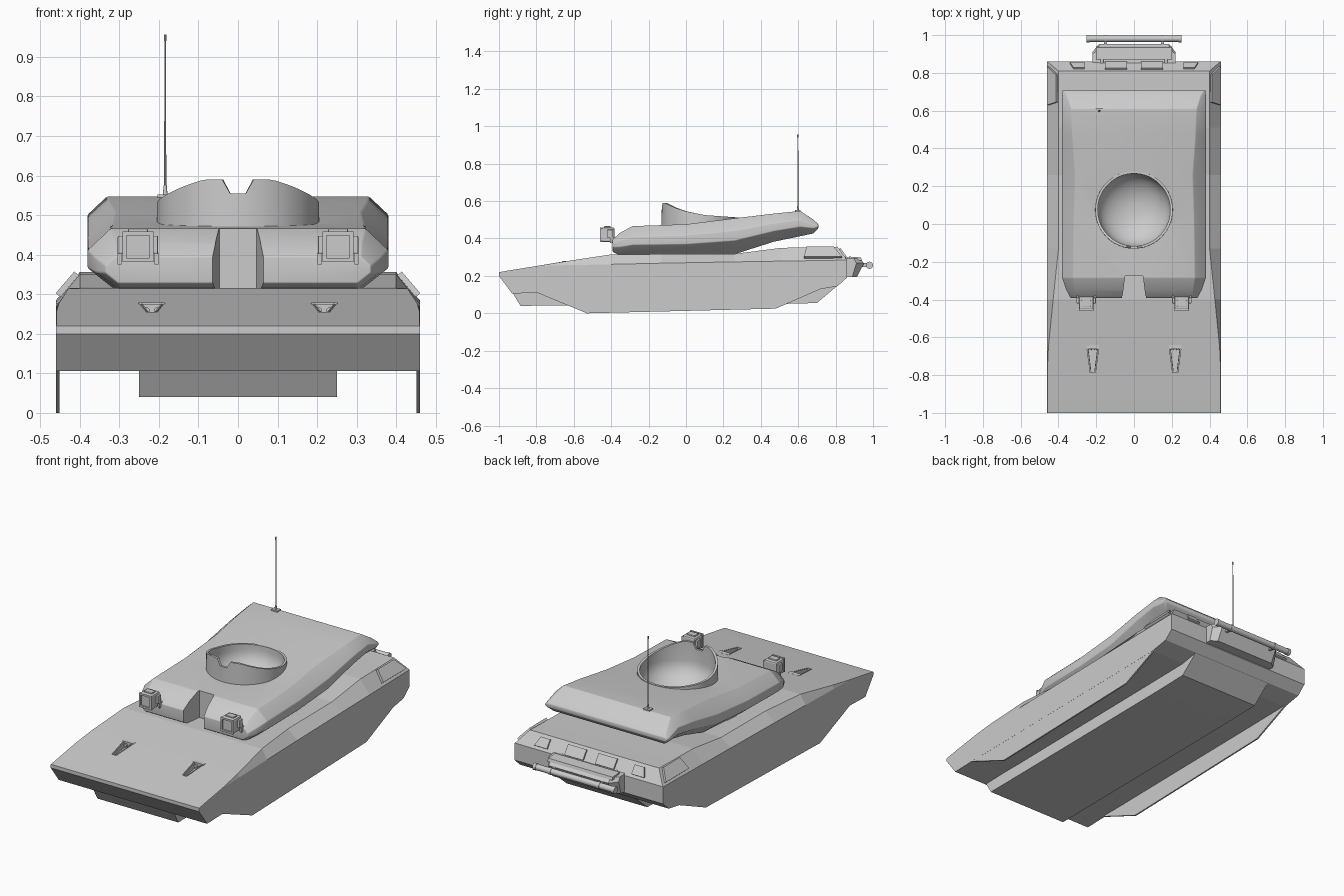
import bpy, bmesh
from math import sin, cos, pi, radians, atan2
from mathutils import Matrix, Vector

if "Cube" in bpy.data.objects:
    bpy.data.objects.remove(bpy.data.objects["Cube"])


def loft(name, rings, caps=(True, True), matrix=None):
    """Skin a list of equal-length closed rings."""
    bm = bmesh.new()
    vr = [[bm.verts.new(p) for p in r] for r in rings]
    n = len(rings[0])
    for a, b in zip(vr, vr[1:]):
        for i in range(n):
            bm.faces.new((a[i], a[(i + 1) % n], b[(i + 1) % n], b[i]))
    if caps[0]:
        bm.faces.new(vr[0])
    if caps[1]:
        bm.faces.new(vr[-1])
    bmesh.ops.recalc_face_normals(bm, faces=bm.faces)
    me = bpy.data.meshes.new(name)
    bm.to_mesh(me)
    bm.free()
    ob = bpy.data.objects.new(name, me)
    bpy.context.collection.objects.link(ob)
    if matrix:
        ob.matrix_world = matrix
    return ob


def plate_yz(name, pts, x0, x1):
    return loft(name, [[(x, y, z) for y, z in pts] for x in (x0, x1)])


def plate_xy(name, pts, z0, z1, matrix=None):
    return loft(name, [[(x, y, z) for x, y in pts] for z in (z0, z1)], matrix=matrix)


def box(name, loc, size, rot=None, bevel=0.0):
    x, y, z = (v / 2 for v in size)
    m = Matrix.Translation(loc) @ (rot or Matrix())
    ob = plate_xy(name, [(-x, -y), (x, -y), (x, y), (-x, y)], -z, z, m)
    if bevel:
        b = ob.modifiers.new("bevel", "BEVEL")
        b.width, b.segments = bevel, 2
    return ob


def rod(name, a, b, r0, r1=None, n=20):
    a, b = Vector(a), Vector(b)
    m = Matrix.Translation(a) @ (b - a).to_track_quat('Z', 'Y').to_matrix().to_4x4()
    circ = lambda r, z: [(r * cos(2 * pi * i / n), r * sin(2 * pi * i / n), z) for i in range(n)]
    ob = loft(name, [circ(r0, 0), circ(r0 if r1 is None else r1, (b - a).length)], matrix=m)
    smooth(ob, 40)
    return ob


def activate(ob):
    bpy.ops.object.select_all(action='DESELECT')
    bpy.context.view_layer.objects.active = ob
    ob.select_set(True)


def smooth(ob, deg):
    activate(ob)
    bpy.ops.object.shade_smooth_by_angle(angle=radians(deg))


def cut(ob, cutter):
    m = ob.modifiers.new("cut", "BOOLEAN")
    m.operation, m.solver, m.object = 'DIFFERENCE', 'EXACT', cutter
    activate(ob)
    bpy.ops.object.modifier_apply(modifier=m.name)
    bpy.data.objects.remove(cutter)


# Upper hull: y, underside z, side edge z, deck half width, deck z
stations = [(-1, .2, .219, .459, .22), (-.93, .106, .23, .459, .232),
            (-.78, .11, .253, .459, .256), (-.65, .11, .257, .453, .277),
            (-.4, .113, .262, .428, .315), (-.13, .116, .268, .40, .316),
            (.26, .12, .275, .40, .318), (.51, .123, .279, .40, .35),
            (.70, .126, .282, .40, .353), (.81, .145, .284, .40, .356),
            (.86, .19, .285, .458, .286)]
hull = loft("upper_hull", [[(-.46, y, zb), (.46, y, zb), (.46, y, zs), (xd, y, zd),
                            (-xd, y, zd), (-.46, y, zs)] for y, zb, zs, xd, zd in stations])

# Lower hull tub and side skirts
plate_yz("lower_hull", [(-.93, .115), (-.885, .04), (.5, .05), (.70, .055), (.85, .182),
                        (.8, .22), (-.85, .2)], -.25, .25)
for s in (-1, 1):
    plate_yz("side_skirt", [(-.80, .112), (-.53, 0), (.48, .025), (.72, .13), (.6, .15),
                            (-.7, .14)], s * .451, s * .4595)

# Sunken headlamps in the front deck
for s in (-1, 1):
    c = s * .218
    cut(hull, plate_xy("recess_cutter", [(c - .014, -.785), (c + .014, -.785), (c + .031, -.655),
                                         (c - .031, -.655)], .243, .4))
    box("headlamp_plate", (c, -.652, .258), (.064, .012, .03))
    box("headlamp_hood", (c, -.652, .276), (.066, .022, .006))
    for k in (-1, 1):
        rod("headlamp", (c + k * .014, -.65, .258), (c + k * .014, -.667, .258), .009)
        loft("headlamp_fin", [[(c + k * w, y, .24), (c + k * (w + .004), y, .24),
                               (c + k * (w + .004), y, z), (c + k * w, y, z)]
                              for y, w, z in ((-.78, .008, .256), (-.655, .024, .277))])

# Turret body: y, bottom z, top z, half width
ts = [(-.392, .328, .395, .335), (-.35, .308, .432, .358), (-.285, .305, .466, .38),
      (0, .305, .476, .38), (.26, .316, .508, .38), (.47, .383, .533, .38),
      (.61, .412, .547, .38), (.68, .427, .502, .38), (.708, .455, .476, .378)]


def turret_ring(y, zl, zt, w):
    h = zt - zl
    half = [(w - .48 * h, zl), (w, zl + .38 * h), (w, zl + .66 * h), (w - .36 * h, zt)]
    return [(x, y, z) for x, z in half] + [(-x, y, z) for x, z in reversed(half)]


turret = loft("turret_body", [turret_ring(*t) for t in ts])
bev = turret.modifiers.new("bevel", "BEVEL")
bev.width, bev.segments, bev.limit_method, bev.angle_limit = .022, 4, 'ANGLE', radians(22)
activate(turret)
bpy.ops.object.modifier_apply(modifier=bev.name)
# Mantlet notch and cupola well
cut(turret, plate_xy("notch_cutter", [(-.075, -.45), (.075, -.45), (.058, -.36), (.047, -.275),
                                      (-.047, -.275), (-.058, -.36)], .2, .7))
CY = .075
cut(turret, rod("well_cutter", (0, CY, .335), (0, CY, .8), .197, n=64))
smooth(turret, 38)

# Cupola: thin raised wall, high in front with a sight notch, round bowl inside
curve = [(-.2, .59), (-.112, .59), (-.09, .578), (-.05, .561), (0, .545), (.1, .525), (.3, .511)]


def rim(x, y):
    for (ya, za), (yb, zb) in zip(curve, curve[1:]):
        if y <= yb:
            z = za + (zb - za) * (y - ya) / (yb - ya)
            break
    if y < CY and abs(x) < .04:
        z = min(z, .555 + max(0, abs(x) - .021) * 1.85)
    return z


def cupola_ring(r, z=None):
    pts = []
    for i in range(64):
        a = 2 * pi * i / 64
        x, y = .205 * sin(a), CY - .205 * cos(a)
        pts.append((r * sin(a), CY - r * cos(a), rim(x, y) if z is None else z))
    return pts


bowl = [cupola_ring(.192 * cos(a * pi / 18), .485 - .135 * sin(a * pi / 18)) for a in range(9)]
cupola = loft("cupola", [cupola_ring(.206, .44), cupola_ring(.205), cupola_ring(.192)] + bowl,
              caps=(False, True))
smooth(cupola, 40)

# Turret lamp housings
for s in (-1, 1):
    c = s * .253
    box("lamp_housing", (c, -.418, .42), (.078, .07, .078), bevel=.008)
    for dz in (-.034, .034):
        box("lamp_frame", (c, -.456, .42 + dz), (.076, .010, .010))
    for k in (-1, 1):
        box("lamp_frame", (c + k * .034, -.456, .42), (.010, .010, .076))
        box("lamp_bracket", (c + k * .044, -.405, .425), (.014, .03, .045), bevel=.003)
        box("lamp_bracket_foot", (c + k * .047, -.392, .39), (.010, .03, .03))
    box("lamp_lug", (c, -.42, .46), (.05, .035, .012), bevel=.003)

# Antenna
ax, ay = -.184, .598
box("antenna_base", (ax, ay, .546), (.04, .03, .012))
rod("antenna_spring", (ax, ay, .55), (ax, ay, .575), .006, .004, 10)
rod("antenna_rod", (ax, ay, .57), (ax, ay, .94), .0028, .002, 8)
rod("antenna_tip", (ax, ay, .94), (ax, ay, .956), .0035, None, 8)

# Rear slope panels and side slope panels
tilt = Matrix.Rotation(-atan2(.07, .05), 4, 'X')
for s in (-1, 1):
    box("rear_panel", (s * .095, .838, .322), (.115, .058, .012), tilt)
    plate_xy("rear_corner_panel", [(s * .262, .026), (s * .34, .026), (s * .32, -.026),
                                   (s * .262, -.026)], -.006, .006,
             Matrix.Translation((0, .838, .322)) @ tilt)
    m = Matrix.Translation((s * .431, 0, .322)) @ Matrix.Rotation(s * atan2(.07, .06), 4, 'Y')
    plate_xy("side_panel", [(-s * .038, .645), (s * .034, .63), (s * .034, .835),
                            (-s * .038, .79)], -.008, .010, m)

# Rear stowage box, its mounts, and the log
rear = [(.85, .195), (.915, .195), (.952, .268), (.93, .292), (.85, .295)]
loft("stowage_box", [[(x, .85 + (y - .85) * k, z) for y, z in rear]
                     for x, k in ((-.22, .6), (-.185, 1), (.185, 1), (.22, .6))])
loft("stowage_lid", [[(x, y, z) for y, z in ((.872, .285), (.94, .283), (.935, .299), (.872, .303))]
                     for x in (-.2, .2)])
for s in (-1, 1):
    rod("box_mount", (s * .17, .835, .29), (s * .17, .885, .29), .009, n=12)
    box("log_arm", (s * .15, .957, .258), (.016, .05, .02))
    rod("log_clamp", (s * .15 - .008, .981, .257), (s * .15 + .008, .981, .257), .0188)
    rod("log_end", (s * .235, .981, .257), (s * .252, .981, .257), .019)
rod("log", (-.25, .981, .257), (.25, .981, .257), .0165)
